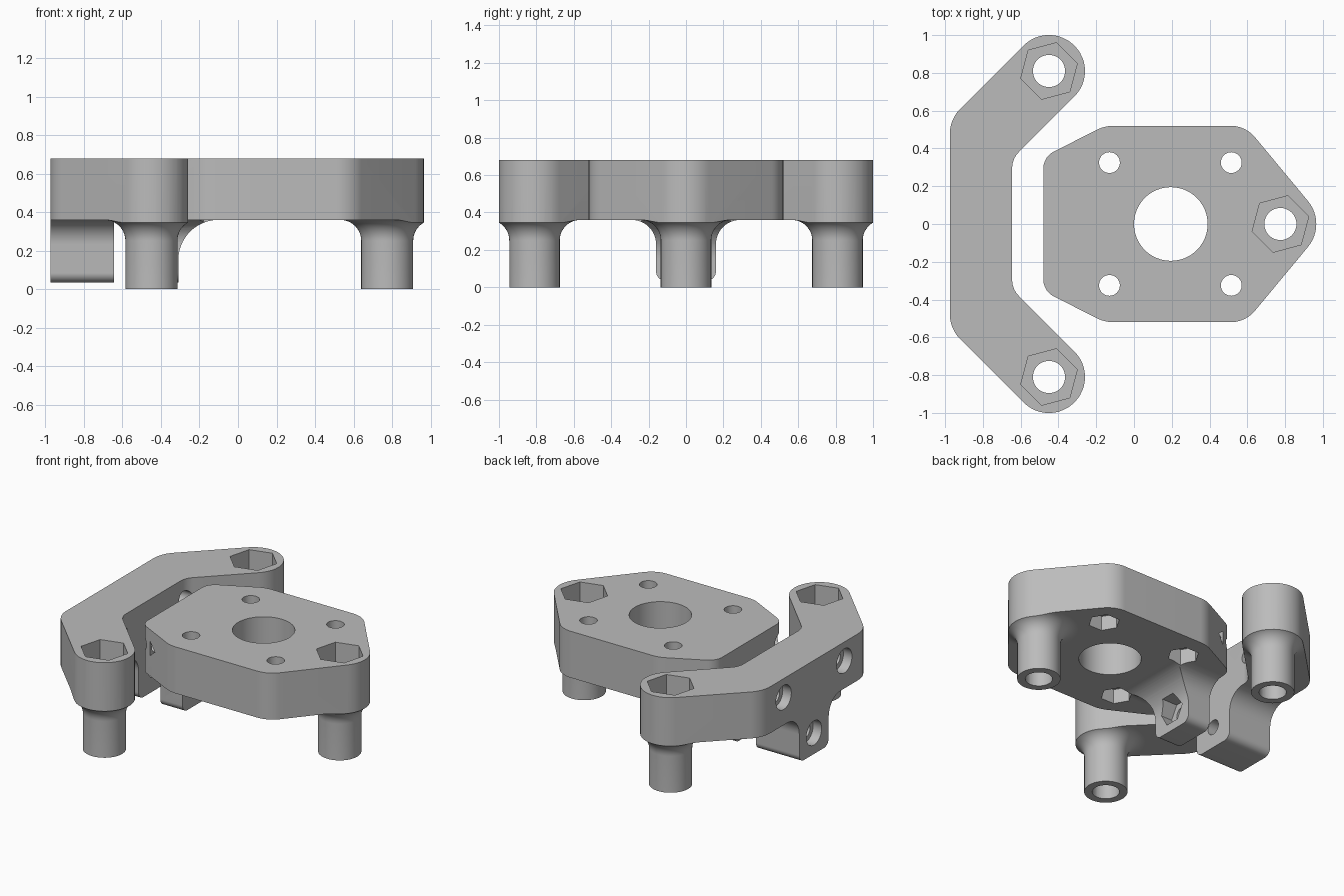
import bpy, bmesh, math
from mathutils import Vector, Matrix

if "Cube" in bpy.data.objects:
    bpy.data.objects.remove(bpy.data.objects["Cube"])

GREY = bpy.data.materials.new("plain grey")
GREY.use_nodes = True
GREY.diffuse_color = (0.5, 0.5, 0.5, 1)
GREY.node_tree.nodes["Principled BSDF"].inputs["Base Color"].default_value = (0.5, 0.5, 0.5, 1)

TOP, UNDER = 0.68, 0.36


def rounded(corners, steps=12):
    """Polygon from (u, v, radius) corners, each replaced with a tangent arc."""
    out = []
    for i, (u, v, r) in enumerate(corners):
        p = Vector((u, v))
        a = (Vector(corners[i - 1][:2]) - p).normalized()
        b = (Vector(corners[(i + 1) % len(corners)][:2]) - p).normalized()
        if not r:
            out.append(p)
            continue
        half = a.angle(b) / 2
        centre = p + (a + b).normalized() * r / math.sin(half)
        start = p + a * r / math.tan(half) - centre
        sweep = start.angle_signed(p + b * r / math.tan(half) - centre)
        for k in range(steps + 1):
            out.append(centre + Matrix.Rotation(-sweep * k / steps, 2) @ start)
    return out


def mirrored(half):
    """Close a half outline by mirroring it in its second coordinate."""
    return half + [(u, -v, r) for u, v, r in reversed(half) if v]


def finish(name, bm):
    bmesh.ops.remove_doubles(bm, verts=bm.verts, dist=1e-5)
    bmesh.ops.recalc_face_normals(bm, faces=bm.faces)
    mesh = bpy.data.meshes.new(name)
    bm.to_mesh(mesh)
    bm.free()
    mesh.materials.append(GREY)
    ob = bpy.data.objects.new(name, mesh)
    bpy.context.collection.objects.link(ob)
    return ob


def prism(name, points, lo, hi, axis="z"):
    place = {"z": lambda u, v, w: (u, v, w),
             "x": lambda u, v, w: (w, u, v),
             "y": lambda u, v, w: (u, w, v)}[axis]
    bm = bmesh.new()
    face = bm.faces.new([bm.verts.new(place(p[0], p[1], lo)) for p in points])
    new = bmesh.ops.extrude_face_region(bm, geom=[face])["geom"]
    bmesh.ops.translate(bm, verts=[g for g in new if isinstance(g, bmesh.types.BMVert)],
                        vec=place(0, 0, hi - lo))
    return finish(name, bm)


def ring(u, v, r, n=48, turn=0):
    return [(u + r * math.cos(turn + math.tau * k / n),
             v + r * math.sin(turn + math.tau * k / n)) for k in range(n)]


def combine(target, tool, operation):
    mod = target.modifiers.new("cut", "BOOLEAN")
    mod.operation, mod.solver, mod.object = operation, "EXACT", tool
    bpy.context.view_layer.objects.active = target
    bpy.ops.object.modifier_apply(modifier=mod.name)
    bpy.data.objects.remove(tool)


def bore(target, u, v, r, lo, hi, axis="z", n=48, turn=0.0):
    combine(target, prism("cutter", ring(u, v, r, n, turn), lo, hi, axis), "DIFFERENCE")


def flared_leg(x, y):
    """Round leg with a fillet flaring into the underside."""
    profile = rounded([(0, 0, 0), (0.135, 0, 0), (0.135, UNDER, 0.109),
                       (0.245, UNDER, 0), (0.245, 0.45, 0), (0, 0.45, 0)])
    bm = bmesh.new()
    vs = [bm.verts.new((p[0], 0, p[1])) for p in profile]
    edges = [bm.edges.new(pair) for pair in zip(vs, vs[1:])]
    bmesh.ops.spin(bm, geom=vs + edges, cent=(0, 0, 0), axis=(0, 0, 1),
                   angle=math.tau, steps=64)
    bmesh.ops.translate(bm, verts=bm.verts, vec=(x, y, 0))
    return finish("leg", bm)


def lobe(lo, hi):
    """Hanging tab with filleted shoulders and rounded lower corners."""
    half = [(0.29, 0.5, 0), (0.29, UNDER, 0), (0.16, UNDER, 0.129), (0.16, 0.035, 0.05)]
    full = half + [(-y, z, r) for y, z, r in reversed(half)]
    return prism("lobe", rounded(full), lo, hi, "x")


def body(name, outline, legs, tab):
    """Slab, legs and tab trimmed to the outline, then bored for the leg bolts."""
    ob = prism(name, [(-2, -2), (2, -2), (2, 2), (-2, 2)], UNDER, TOP)
    for x, y in legs:
        combine(ob, flared_leg(x, y), "UNION")
    combine(ob, tab, "UNION")
    combine(ob, prism("trim", rounded(outline), -0.1, 0.9), "INTERSECT")
    for x, y in legs:
        bore(ob, x, y, 0.085, -0.1, 0.9)
        bore(ob, x, y, 0.155, 0.36, 0.9, n=6, turn=math.radians(15))
    return ob


# Clamp bracket with two angled arms
ex, ey, er = -0.45, 0.81, 0.19
reach = er * math.sqrt(2)
bracket = body("clamp_bracket", mirrored([
    (-0.645, 0.345, 0.12), (ex + reach, ey, er - 0.001),
    (ex, ey + reach, er - 0.001), (-0.975, 0.555, 0.19)]),
    [(ex, ey), (ex, -ey)], lobe(-1.1, -0.55))

# Main plate with the pointed end
tab = lobe(-0.6, -0.05)
slope = rounded([(-0.7, -0.1, 0), (-0.31, -0.1, 0), (-0.31, UNDER, 0.209),
                 (-0.1, UNDER, 0), (-0.1, 0.6, 0), (-0.7, 0.6, 0)], 20)
combine(tab, prism("slope", slope, -1, 1, "y"), "INTERSECT")
plate = body("main_plate", mirrored([
    (1.022, 0, 0.19), (0.59, 0.52, 0.17), (-0.155, 0.52, 0.2), (-0.48, 0.355, 0.1)]),
    [(0.775, 0)], tab)

# Centre opening and four bolt holes with nut pockets underneath
bore(plate, 0.195, 0, 0.195, -0.1, 0.9, n=64)
for x in (-0.13, 0.515):
    for y in (-0.325, 0.325):
        bore(plate, x, y, 0.055, 0.2, 0.9)
        bore(plate, x, y, 0.1, 0.2, 0.46, n=6)

# Clamping bolts: counterbored in the bracket, nut pockets in the plate
for y, z, end in ((-0.33, 0.55, -0.27), (0.33, 0.55, -0.27), (0, 0.18, 0.0)):
    bore(bracket, y, z, 0.05, -1.1, -0.55, "x")
    bore(bracket, y, z, 0.083, -1.1, -0.91, "x")
    bore(plate, y, z, 0.05, -0.6, -0.3, "x")
    bore(plate, y, z, 0.1, -0.39, end, "x", n=6)

for ob in (bracket, plate):
    bpy.ops.object.select_all(action="DESELECT")
    ob.select_set(True)
    bpy.context.view_layer.objects.active = ob
    bpy.ops.object.shade_smooth_by_angle(angle=math.radians(25))
